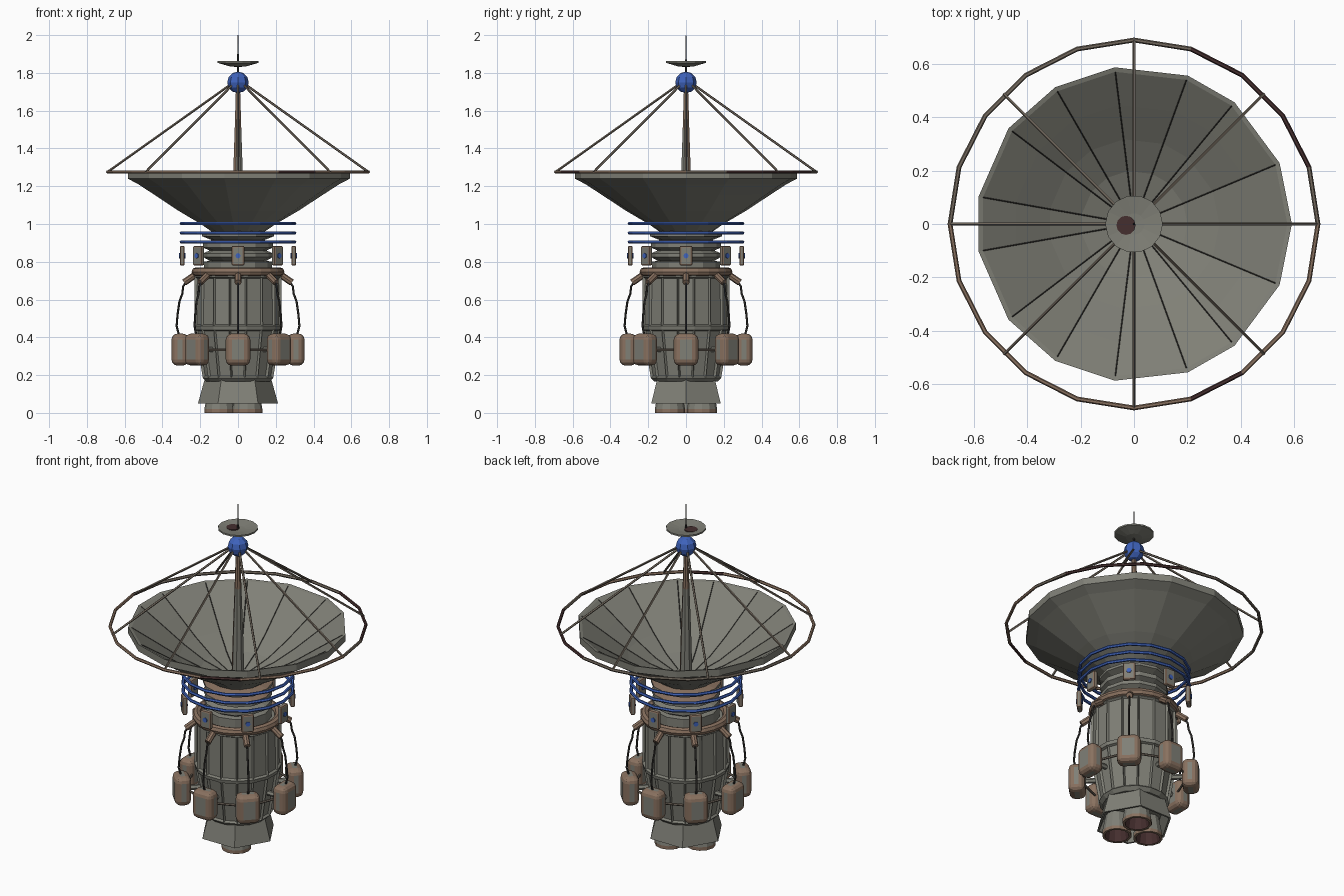
import bpy, bmesh, math
from mathutils import Vector, Matrix

if "Cube" in bpy.data.objects:
    bpy.data.objects.remove(bpy.data.objects["Cube"])

def mat(name, c):
    m = bpy.data.materials.new(name)
    m.diffuse_color = (*c, 1)
    m.use_nodes = True
    m.node_tree.nodes["Principled BSDF"].inputs["Base Color"].default_value = m.diffuse_color
    return m

GREY = mat("warm_grey", (.215, .215, .183))
BROWN = mat("rust_brown", (.25, .165, .115))
BLUE = mat("blue", (.05, .125, .50))
DARK = mat("charcoal", (.035, .033, .03))
MAROON = mat("dark_maroon", (.06, .028, .028))
STEEL = mat("brownish_grey", (.17, .14, .11))

def finish(name, bm, *mats):
    bmesh.ops.remove_doubles(bm, verts=bm.verts[:], dist=1e-5)
    bmesh.ops.recalc_face_normals(bm, faces=bm.faces[:])
    me = bpy.data.meshes.new(name)
    bm.to_mesh(me)
    bm.free()
    for m in mats:
        me.materials.append(m)
    ob = bpy.data.objects.new(name, me)
    bpy.context.collection.objects.link(ob)
    return ob

def even(n, off=0):
    return [off + 360 * i / n for i in range(n)]

def spin(bm, prof, angs, closed=False, centre=(0, 0)):
    """Turn an (r, z) profile around a vertical axis."""
    rows = [[bm.verts.new((centre[0] + r * math.cos(math.radians(a)),
                           centre[1] + r * math.sin(math.radians(a)), z))
             for r, z in prof] for a in angs]
    n = len(prof)
    for i in range(len(rows)):
        p, q = rows[i], rows[(i + 1) % len(rows)]
        for j in range(n if closed else n - 1):
            k = (j + 1) % n
            bm.faces.new((p[j], q[j], q[k], p[k]))
    bmesh.ops.remove_doubles(bm, verts=bm.verts[:], dist=1e-5)

def lathe(name, prof, angs, *mats, closed=False, rule=None):
    bm = bmesh.new()
    spin(bm, prof, angs, closed)
    if rule:
        for f in bm.faces:
            f.material_index = rule(f.calc_center_median())
    return finish(name, bm, *mats)

def ring(name, R, z, r, n, *mats, sides=6, rule=None):
    prof = [(R + r * math.cos(math.radians(a)), z + r * math.sin(math.radians(a))) for a in even(sides)]
    return lathe(name, prof, even(n), *mats, closed=True, rule=rule)

def radial(name, path, r, angs, m, sides=6):
    """Tubes along an (r, z) path, repeated at each angle."""
    bm = bmesh.new()
    for a in angs:
        a = math.radians(a)
        u = Vector((-math.sin(a), math.cos(a), 0))
        pts = [Vector((p * math.cos(a), p * math.sin(a), z)) for p, z in path]
        rows = []
        for i, p in enumerate(pts):
            t = (pts[min(i + 1, len(pts) - 1)] - pts[max(i - 1, 0)]).normalized()
            v = t.cross(u)
            rows.append([bm.verts.new(p + r * (u * math.cos(math.radians(b)) + v * math.sin(math.radians(b))))
                         for b in even(sides)])
        for p, q in zip(rows, rows[1:]):
            for j in range(sides):
                bm.faces.new((p[j], p[(j + 1) % sides], q[(j + 1) % sides], q[j]))
        bm.faces.new(rows[0])
        bm.faces.new(rows[-1])
    return finish(name, bm, m)

def pods(name, size, R, z, bevel, seg, *mats):
    """Eight bevelled boxes around the body, edges in the second colour."""
    bm = bmesh.new()
    for a in even(8):
        b = bmesh.new()
        bmesh.ops.create_cube(b, size=1)
        bmesh.ops.scale(b, vec=size, verts=b.verts[:])
        bmesh.ops.bevel(b, geom=b.edges[:], offset=bevel, segments=seg, affect='EDGES', profile=.5, material=1)
        b.transform(Matrix.Rotation(math.radians(a), 4, 'Z') @ Matrix.Translation((R, 0, z)))
        tmp = bpy.data.meshes.new("tmp")
        b.to_mesh(tmp)
        b.free()
        bm.from_mesh(tmp)
        bpy.data.meshes.remove(tmp)
    return finish(name, bm, *mats)

# engine nozzles: three open bells with dark insides
bm = bmesh.new()
for a in (60, 180, 300):
    c = (.098 * math.cos(math.radians(a)), .098 * math.sin(math.radians(a)))
    start = set(bm.faces)
    spin(bm, [(0, .13), (.06, .13), (.08, .02), (.08, 0), (.066, 0), (.05, .09), (0, .09)], even(12), centre=c)
    for f in set(bm.faces) - start:
        p = f.calc_center_median()
        d = math.hypot(p.x - c[0], p.y - c[1])
        f.material_index = 1 if p.z < .015 else (2 if d < .06 and p.z < .1 else 0)
finish("engine_nozzles", bm, GREY, BROWN, MAROON)

# engine skirt
lathe("engine_skirt", [(0, .18), (.175, .18), (.18, .165), (.212, .05), (.2, .05), (.17, .12), (0, .12)],
      even(6), GREY)

# panelled main body
bm = bmesh.new()
spin(bm, [(0, .165), (.17, .165), (.19, .185), (.232, .44), (.236, .46), (.234, .72), (.22, .74), (0, .74)],
     even(16, 11.25))
panels = [f for f in bm.faces if f.calc_area() > .01 and abs(f.normal.z) < .5]
bmesh.ops.recalc_face_normals(bm, faces=bm.faces[:])
bmesh.ops.inset_individual(bm, faces=panels, thickness=.011, depth=-.012)
finish("main_body", bm, GREY)

# bellows neck
lathe("neck", [(0, .73), (.18, .73), (.18, .80), (.15, .805), (.185, .825), (.185, .845), (.15, .86),
               (.185, .875), (.185, .90), (.14, .915), (.19, .935), (.19, .95), (.13, .965), (0, .965)],
      even(12), GREY, BROWN, rule=lambda p: int(p.z > .945 or .9 < p.z < .925))

# collar and its outlet stubs, wires to the tanks
ring("collar", .222, .747, .024, 24, BROWN, sides=8)
radial("outlet_stubs", [(.20, .735), (.235, .725), (.285, .69)], .018, even(8), BROWN, 8)
radial("wires", [(.27, .70), (.29, .67), (.295, .63), (.31, .59), (.32, .52), (.325, .46), (.312, .41)],
       .006, even(8), DARK, 5)

# tanks and the pipe linking them
pods("tanks", (.09, .13, .17), .307, .335, .032, 3, GREY, BROWN)
ring("tank_pipe", .29, .335, .007, 8, STEEL)
radial("tank_mounts", [(.19, .335), (.30, .335)], .015, even(8), GREY)

# small sensor boxes with blue buttons
pods("sensor_boxes", (.026, .068, .105), .295, .832, .009, 2, GREY, BROWN)
radial("sensor_buttons", [(.277, .832), (.313, .832)], .014, even(8), BLUE, 8)

# blue halo rings
for i, z in enumerate((.905, .953, 1.002)):
    ring(f"halo_ring_{i + 1}", .30, z, .009, 16, BLUE)

# main dish, fifteen uneven sides
half = [0, 22.7, 50.4, 70, 97, 120, 142.7, 170]
dish_angs = half + [360 - a for a in reversed(half[1:])]
inner = [(.08, .985), (.20, 1.03), (.32, 1.10), (.45, 1.19), (.575, 1.275)]
lathe("dish", [(0, .94), (.12, .945), (.20, 1.0), (.32, 1.07), (.45, 1.155), (.535, 1.21), (.592, 1.24),
               (.592, 1.28)] + inner[::-1] + [(0, .975)], dish_angs, GREY)
radial("dish_seams", inner, .0025, dish_angs, DARK, 4)

# outer hoop with worn patches, and struts up to the ball
def hoop_rule(p):
    a = math.degrees(math.atan2(p.y, p.x)) % 360
    return 1 if 18 < a < 72 or 285 < a < 306 else (2 if 180 < a < 285 or a > 306 else 0)

ring("outer_hoop", .69, 1.276, .009, 20, STEEL, MAROON, BROWN, rule=hoop_rule)
radial("struts", [(.69, 1.276), (.03, 1.745)], .0065, even(8), STEEL, 5)

# feed mast, alternating weathered faces
lathe("feed_mast", [(0, .96), (.036, .96), (.028, 1.25), (.019, 1.5), (.011, 1.75), (0, 1.75)], even(8, 22.5),
      GREY, BROWN, rule=lambda p: int(p.x * p.y > 0 or p.z > 1.5))

# blue ball
bm = bmesh.new()
bmesh.ops.create_uvsphere(bm, u_segments=8, v_segments=6, radius=.057)
bm.transform(Matrix.Translation((0, 0, 1.75)))
finish("feed_ball", bm, BLUE)

# secondary reflector with dark spot, and tip antenna
lathe("secondary_reflector", [(0, 1.83), (.045, 1.835), (.108, 1.853), (.108, 1.862), (.04, 1.852), (0, 1.85)],
      even(14), GREY)
bm = bmesh.new()
spin(bm, [(0, 1.848), (.036, 1.848), (.036, 1.857), (0, 1.857)], even(12), centre=(-.03, -.005))
finish("reflector_spot", bm, MAROON)
lathe("tip_antenna", [(0, 1.80), (.006, 1.80), (.004, 1.9), (.0015, 2.0), (0, 2.0)], even(6), DARK)
